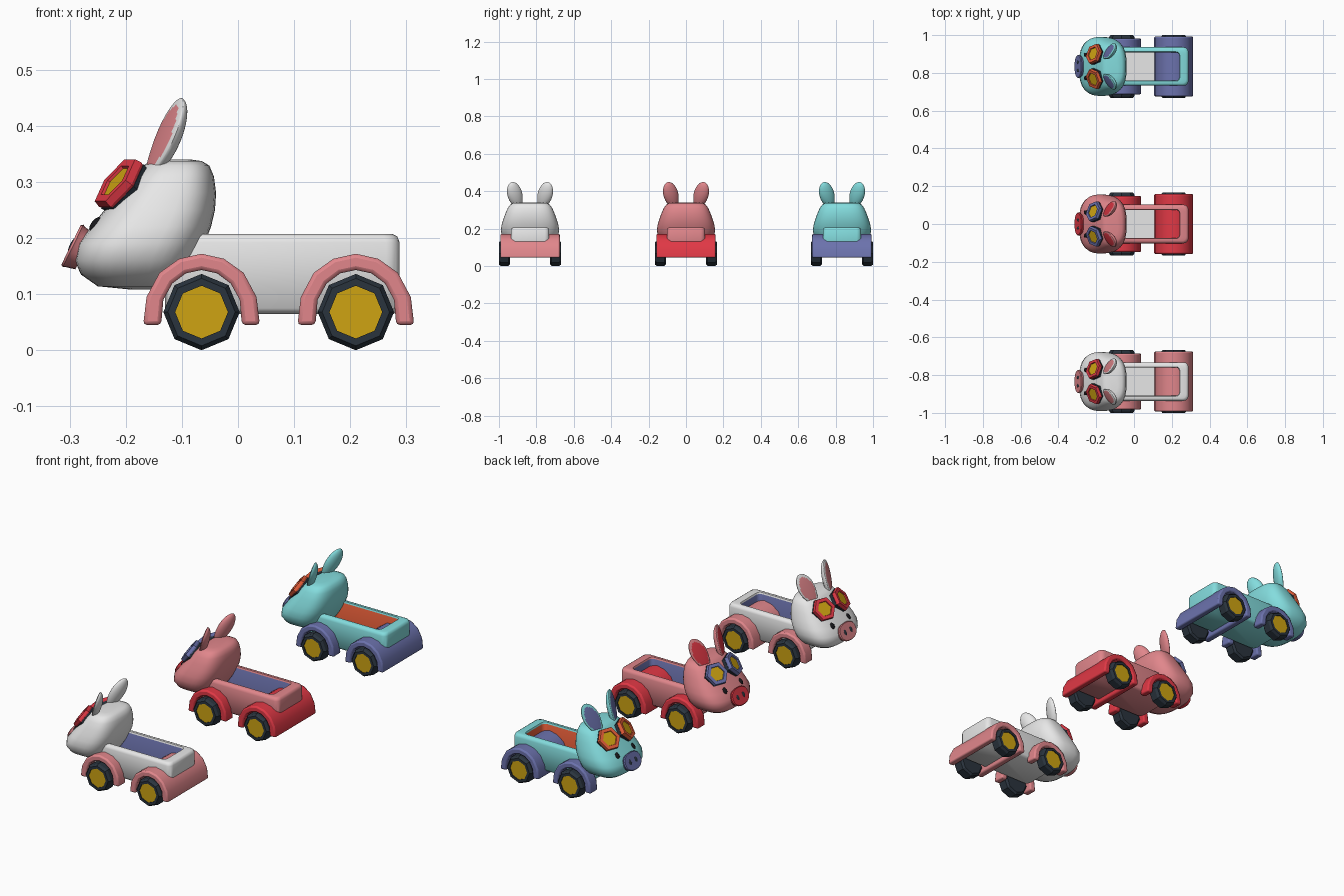
import bpy, bmesh, math
from mathutils import Vector, Matrix

if "Cube" in bpy.data.objects:
    bpy.data.objects.remove(bpy.data.objects["Cube"])


def material(name, rgb):
    m = bpy.data.materials.new(name)
    m.use_nodes = True
    m.diffuse_color = (*rgb, 1)
    m.node_tree.nodes["Principled BSDF"].inputs["Base Color"].default_value = (*rgb, 1)
    return m


white = material("white", (0.82, 0.82, 0.82))
pink = material("pink", (0.75, 0.24, 0.26))
red = material("red", (0.75, 0.04, 0.06))
blue = material("blue", (0.15, 0.17, 0.42))
cyan = material("cyan", (0.23, 0.72, 0.73))
orange = material("orange", (0.78, 0.11, 0.04))
gold = material("gold", (0.62, 0.37, 0.006))
dark = material("dark rubber", (0.023, 0.034, 0.048))
black = material("black", (0.008, 0.008, 0.01))


def finish(name, bm, mats, angle=40):
    """Turn a bmesh into a smooth-shaded object with sharp edges kept."""
    bmesh.ops.recalc_face_normals(bm, faces=bm.faces)
    me = bpy.data.meshes.new(name)
    bm.to_mesh(me)
    bm.free()
    for m in mats:
        me.materials.append(m)
    me.shade_smooth()
    me.set_sharp_from_angle(angle=math.radians(angle))
    ob = bpy.data.objects.new(name, me)
    bpy.context.collection.objects.link(ob)
    return ob


def loft(name, rings, mats, bands=None, frame=Matrix(), angle=40):
    """Skin closed rings; bands gives a material index per band, the last for the end cap."""
    bands = bands or [0] * len(rings)
    bm = bmesh.new()
    loops = [[bm.verts.new(frame @ Vector(p)) for p in ring] for ring in rings]
    n = len(loops[0])
    for a, b, mat in zip(loops, loops[1:], bands):
        for i in range(n):
            j = (i + 1) % n
            bm.faces.new((a[i], a[j], b[j], b[i])).material_index = mat
    bm.faces.new(loops[0][::-1]).material_index = bands[0]
    bm.faces.new(loops[-1]).material_index = bands[-1]
    return finish(name, bm, mats, angle)


def oval(cx, cy, z, rx, ry, n=32, power=2.0):
    """Superellipse ring in a horizontal plane."""
    pts = []
    for i in range(n):
        a = 2 * math.pi * i / n
        c, s = math.cos(a), math.sin(a)
        pts.append((cx + rx * math.copysign(abs(c) ** (2 / power), c),
                    cy + ry * math.copysign(abs(s) ** (2 / power), s), z))
    return pts


def rounded_rect(x0, x1, hw, z, r, steps=4):
    pts = []
    corners = [(x1 - r, hw - r), (x0 + r, hw - r), (x0 + r, r - hw), (x1 - r, r - hw)]
    for k, (cx, cy) in enumerate(corners):
        for i in range(steps + 1):
            a = math.pi / 2 * (k + i / steps)
            pts.append((cx + r * math.cos(a), cy + r * math.sin(a), z))
    return pts


def facing(center, normal, up=(0, 0, 1)):
    """Frame whose z axis is the normal and whose y axis leans towards up."""
    z = Vector(normal).normalized()
    x = Vector(up).cross(z).normalized()
    return Matrix.Translation(center) @ Matrix((x, z.cross(x), z)).transposed().to_4x4()


def ellipsoid(name, frame, size, mat):
    bm = bmesh.new()
    bmesh.ops.create_uvsphere(bm, u_segments=12, v_segments=8, radius=1,
                              matrix=frame @ Matrix.Diagonal((*size, 1)))
    return finish(name, bm, [mat])


# Head slices: height, front, back, half width
HEAD = [(0.108, -0.19, -0.14, 0.04), (0.114, -0.25, -0.115, 0.09),
        (0.135, -0.28, -0.09, 0.128), (0.16, -0.291, -0.075, 0.149),
        (0.19, -0.285, -0.06, 0.156), (0.22, -0.262, -0.048, 0.152),
        (0.25, -0.238, -0.041, 0.143), (0.28, -0.213, -0.039, 0.132),
        (0.31, -0.188, -0.043, 0.119), (0.329, -0.169, -0.051, 0.105),
        (0.337, -0.157, -0.064, 0.088), (0.34, -0.14, -0.085, 0.06)]

# Half of the wheel arch from foot to crown, as offset from axle and height
ARCH_OUT = [(0.104, 0.045), (0.098, 0.095), (0.075, 0.138), (0.04, 0.163)]
ARCH_IN = [(0.072, 0.045), (0.068, 0.09), (0.052, 0.119), (0.028, 0.137)]


def arch_path(half, crown):
    return [(-x, z) for x, z in half] + [(0, crown)] + [(x, z) for x, z in half[::-1]]


def fender(name, cx, y0, y1, mat):
    outline = arch_path(ARCH_OUT, 0.172) + arch_path(ARCH_IN, 0.143)[::-1]
    n = len(outline) // 2
    bm = bmesh.new()
    a, b = ([bm.verts.new((cx + x, y, z)) for x, z in outline] for y in (y0, y1))
    for i in range(2 * n):
        j = (i + 1) % (2 * n)
        bm.faces.new((a[i], a[j], b[j], b[i]))
    for side in (a, b):
        for i in range(n - 1):
            bm.faces.new((side[i], side[i + 1], side[-2 - i], side[-1 - i]))
    ob = finish(name, bm, [mat])
    bev = ob.modifiers.new("soft_edges", "BEVEL")
    bev.width, bev.segments, bev.limit_method = 0.007, 2, "ANGLE"
    bev.angle_limit = math.radians(50)


def wheel(name, cx, cy, s):
    profile = [(0.058, 0.107), (0.068, 0.116), (0.068, 0.154), (0.060, 0.166),
               (0.047, 0.166), (0.047, 0.162)]
    rings = [oval(0, 0, y, r, r, 8) for r, y in profile]
    frame = facing((cx, cy, 0.068), (0, s, 0))
    loft(name, rings, [dark, gold], [0, 0, 0, 0, 0, 1], frame, 30)


def ear(name, cy, s, body, trim):
    bm = bmesh.new()
    bmesh.ops.create_uvsphere(bm, u_segments=32, v_segments=20, radius=1)
    for f in bm.faces:
        c = f.calc_center_median()
        f.material_index = int(c.x < 0 and c.y ** 2 + c.z ** 2 < 0.62)
    for v in bm.verts:
        taper = 0.86 + 0.16 * v.co.z - 0.12 * v.co.z ** 2
        flat = 0.25 if v.co.x < 0 else 1
        v.co = (v.co.x * 0.026 * flat, v.co.y * 0.047 * taper, v.co.z * 0.082)
    turn = (Matrix.Rotation(math.radians(-17 * s), 4, "X")
            @ Matrix.Rotation(math.radians(24), 4, "Y")
            @ Matrix.Rotation(math.radians(-15 * s), 4, "Z"))
    bm.transform(Matrix.Translation((-0.132, cy + s * 0.079, 0.376)) @ turn)
    finish(name, bm, [body, trim])


def goggle(name, cy, s, frame_mat):
    profile = [(0.052, -0.024), (0.057, 0.0), (0.055, 0.0), (0.057, 0.005),
               (0.054, 0.018), (0.037, 0.018), (0.035, 0.013)]
    rings = [oval(0, 0, z, r, r, 6) for r, z in profile]
    frame = facing((-0.206, cy + s * 0.064, 0.292), (-0.74, s * 0.28, 0.6))
    loft(name, rings, [dark, frame_mat, gold], [0, 0, 1, 1, 1, 1, 2], frame, 25)


def car(label, cy, body, trim, lining, goggles):
    shift = Matrix.Translation((0, cy, 0))

    # Head
    slices = [oval((f + b) / 2, 0, z, (b - f) / 2, w, 40, 2.8) for z, f, b, w in HEAD]
    loft(label + "_head", slices, [body], frame=shift, angle=60)

    # Open cargo bed: inset from the outer edge and height
    outer = [(0.01, 0.065), (0, 0.075), (0, 0.192), (0.004, 0.203), (0.012, 0.207)]
    rings = [rounded_rect(-0.13 + d, 0.288 - d, 0.102 - d, z, 0.024) for d, z in outer]
    rings += [rounded_rect(-0.1, 0.243, 0.078, 0.207, 0.02),
              rounded_rect(-0.1, 0.24, 0.075, 0.2, 0.02),
              rounded_rect(-0.1, 0.24, 0.075, 0.075, 0.02)]
    loft(label + "_cargo_bed", rings, [body, lining, white],
         [0, 0, 0, 0, 0, 0, 1, 2], shift, 50)

    # Snout with nostrils
    tilt = (-0.9, 0, 0.44)
    snout = facing((-0.294, cy, 0.186), tilt)
    disc = [(0.85, -0.022), (0.95, -0.004), (1, 0), (0.93, 0.004)]
    loft(label + "_snout", [oval(0, 0, z, 0.062 * r, 0.042 * r, 24, 2.3) for r, z in disc],
         [trim], frame=snout)

    for s, side in ((1, "back"), (-1, "front")):
        tag = label + "_" + side
        nostril = snout @ Matrix.Translation((-s * 0.022, 0, 0.003))
        ellipsoid(tag + "_nostril", nostril, (0.009, 0.014, 0.003), dark)
        eye = facing((-0.255, cy + s * 0.062, 0.225), (-0.75, s * 0.2, 0.6))
        ellipsoid(tag + "_eye", eye, (0.011, 0.015, 0.006), black)
        ear(tag + "_ear", cy, s, body, trim)
        goggle(tag + "_goggle", cy, s, goggles)
        fender(tag + "_small_fender", -0.065, cy + s * 0.09, cy + s * 0.148, trim)
        for x, place in ((-0.065, "fore"), (0.21, "rear")):
            wheel(tag + "_" + place + "_wheel", x, cy, s)

    # Full-width rear arch passing through the bed
    fender(label + "_wide_fender", 0.21, cy - 0.159, cy + 0.159, trim)


car("white", -0.834, white, pink, blue, red)
car("pink", 0, pink, red, blue, blue)
car("cyan", 0.834, cyan, blue, orange, orange)
